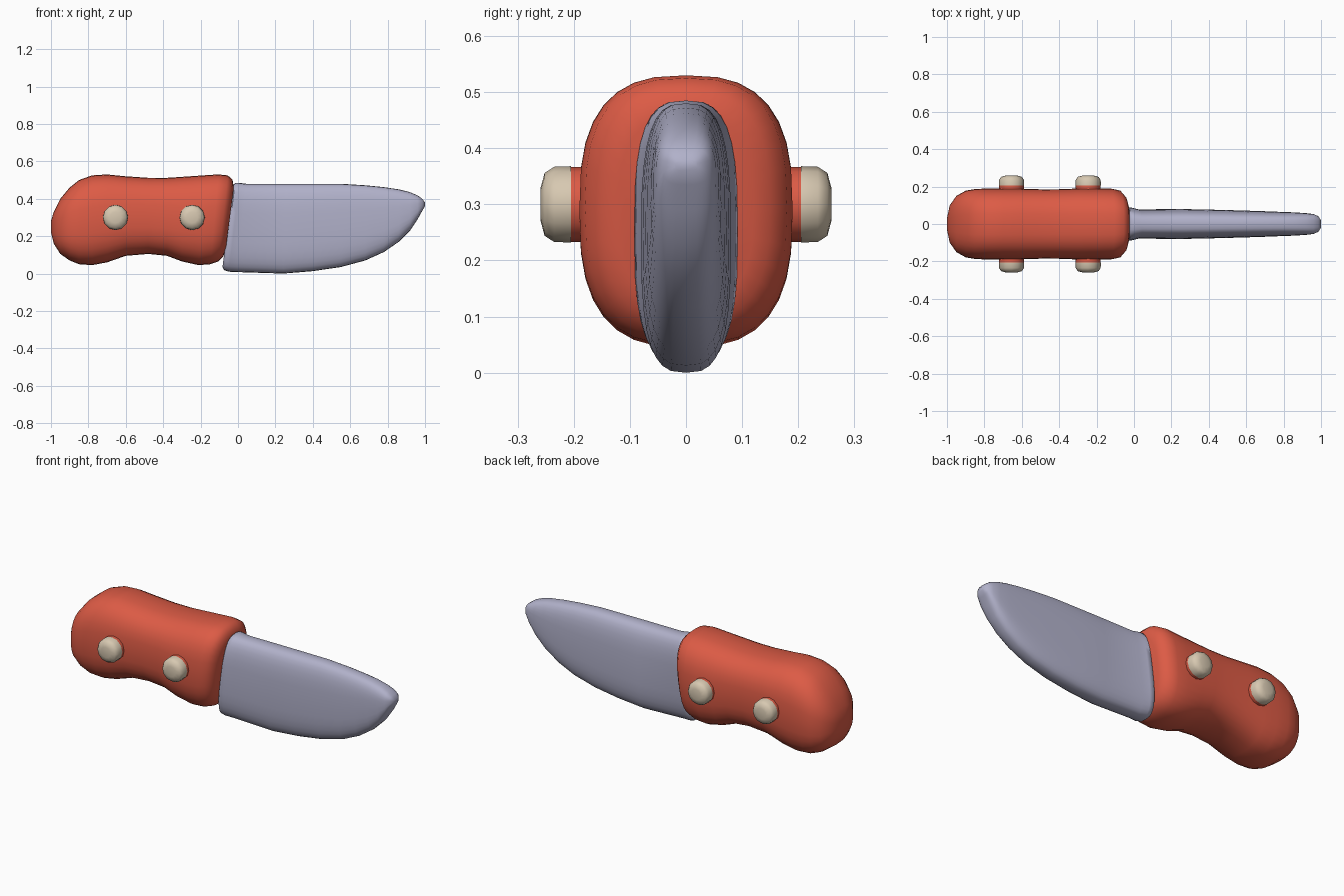
import bpy
import bmesh
from math import cos, sin, pi, copysign, radians

default_cube = bpy.data.objects.get("Cube")
if default_cube:
    bpy.data.objects.remove(default_cube, do_unlink=True)


def make_material(name, red, green, blue):
    material = bpy.data.materials.new(name)
    material.use_nodes = True
    colour = (red, green, blue, 1)
    material.diffuse_color = colour
    material.node_tree.nodes["Principled BSDF"].inputs["Base Color"].default_value = colour
    return material


handle_red = make_material("handle red", 0.72, 0.105, 0.06)
blade_grey = make_material("blade grey", 0.44, 0.44, 0.59)
rivet_cream = make_material("rivet cream", 0.68, 0.58, 0.44)


def finish(name, bm, material, angle):
    """Turn the bmesh into a smooth shaded object with one colour."""
    bmesh.ops.recalc_face_normals(bm, faces=bm.faces)
    mesh = bpy.data.meshes.new(name)
    bm.to_mesh(mesh)
    bm.free()
    mesh.materials.append(material)
    obj = bpy.data.objects.new(name, mesh)
    bpy.context.collection.objects.link(obj)
    bpy.ops.object.select_all(action="DESELECT")
    obj.select_set(True)
    bpy.context.view_layer.objects.active = obj
    bpy.ops.object.shade_smooth_by_angle(angle=radians(angle))
    return obj


def bridge(bm, rings):
    """Skin a list of equal rings and cap both ends."""
    count = len(rings[0])
    for a, b in zip(rings, rings[1:]):
        for i in range(count):
            j = (i + 1) % count
            bm.faces.new((a[i], a[j], b[j], b[i]))
    bm.faces.new(rings[0])
    bm.faces.new(rings[-1])


def power(value, exponent):
    return copysign(abs(value) ** exponent, value)


def loft(name, sections, roundness, joint, fade, material, sides=32):
    """Skin rounded sections (x, bottom, top, half width), leaning near the joint."""
    bm = bmesh.new()
    rings = []
    for x, bottom, top, width in sections:
        lean = 0.13 * max(0, 1 - abs(x - joint) / fade)
        ring = []
        for i in range(sides):
            angle = 2 * pi * i / sides
            y = width * power(cos(angle), 2 / roundness)
            z = (top + bottom) / 2 + (top - bottom) / 2 * power(sin(angle), 2 / roundness)
            ring.append(bm.verts.new((x + lean * (z - 0.25), y, z)))
        rings.append(ring)
    bridge(bm, rings)
    return finish(name, bm, material, 60)


# Chunky waisted handle
loft("handle", [
    (-1, 0.22, 0.28, 0.03), (-0.985, 0.16, 0.33, 0.1), (-0.95, 0.105, 0.4, 0.15),
    (-0.9, 0.07, 0.46, 0.178), (-0.85, 0.05, 0.5, 0.187), (-0.78, 0.045, 0.525, 0.19),
    (-0.7, 0.06, 0.53, 0.19), (-0.6, 0.095, 0.52, 0.188), (-0.48, 0.105, 0.512, 0.185),
    (-0.38, 0.095, 0.512, 0.186), (-0.3, 0.065, 0.517, 0.19), (-0.2, 0.045, 0.525, 0.19),
    (-0.13, 0.05, 0.53, 0.19), (-0.085, 0.065, 0.525, 0.18), (-0.06, 0.09, 0.5, 0.15),
    (-0.05, 0.12, 0.46, 0.12),
], 2.7, -0.05, 0.25, handle_red)

# Thick soft-edged blade, flared slightly at the root
loft("blade", [
    (-0.055, 0.035, 0.47, 0.08), (-0.045, 0.018, 0.485, 0.092), (-0.02, 0.01, 0.485, 0.088),
    (0.02, 0.008, 0.48, 0.078), (0.25, 0, 0.48, 0.08), (0.4, 0.013, 0.48, 0.077),
    (0.55, 0.035, 0.48, 0.073), (0.68, 0.07, 0.472, 0.069), (0.78, 0.115, 0.462, 0.065),
    (0.86, 0.17, 0.45, 0.062), (0.92, 0.23, 0.435, 0.058), (0.96, 0.29, 0.418, 0.053),
    (0.985, 0.335, 0.4, 0.042), (1, 0.36, 0.38, 0.02),
], 3, -0.055, 0.4, blade_grey)


def turned_peg(name, x, side, profile, material, sides=12):
    """Peg pointing sideways, from (distance, radius) pairs."""
    bm = bmesh.new()
    rings = []
    for distance, radius in profile:
        rings.append([
            bm.verts.new((x + radius * cos(2 * pi * i / sides), side * distance,
                          0.3 + radius * sin(2 * pi * i / sides)))
            for i in range(sides)])
    bridge(bm, rings)
    return finish(name, bm, material, 50)


# Rivets on both sides, each on a short red collar
for place, x in (("rear", -0.655), ("front", -0.245)):
    for side_name, side in (("left", 1), ("right", -1)):
        label = f"{place}_{side_name}"
        turned_peg(f"{label}_collar", x, side, [(0.15, 0.067), (0.206, 0.067)], handle_red)
        turned_peg(f"{label}_rivet", x, side,
                   [(0.205, 0.068), (0.235, 0.067), (0.252, 0.056), (0.259, 0.03)], rivet_cream)
